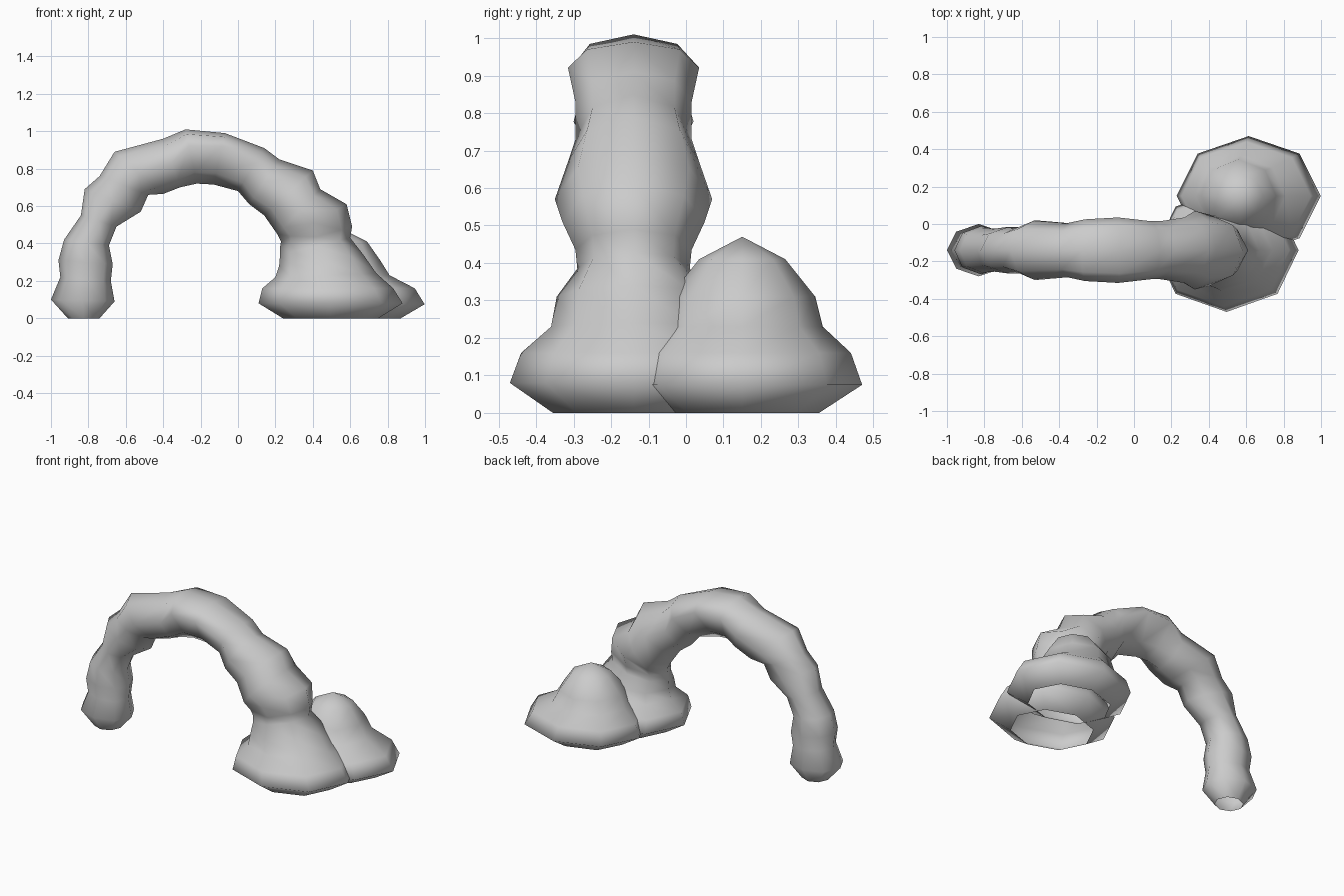
import bpy
import bmesh
import math
from mathutils import Vector

cube = bpy.data.objects.get("Cube")
if cube:
    bpy.data.objects.remove(cube, do_unlink=True)

SIDES = 8

stone = bpy.data.materials.new("plain grey")
stone.use_nodes = True
stone.diffuse_color = (0.6, 0.6, 0.6, 1)
stone.node_tree.nodes["Principled BSDF"].inputs["Base Color"].default_value = (0.6, 0.6, 0.6, 1)


def ring(bm, outer, inner, y, half_width, lift=0.0, pinch=1.0):
    """Octagon between an outer and an inner point; lift moves the widest line outwards."""
    a, b = Vector((outer[0], y, outer[1])), Vector((inner[0], y, inner[1]))
    mid = a.lerp(b, 0.5 - lift)
    verts = []
    for i in range(SIDES):
        angle = 2 * math.pi * i / SIDES
        c, s = math.cos(angle), math.sin(angle)
        end = a if c > 0 else b
        width = half_width * (pinch if c < -0.1 else 1)
        verts.append(bm.verts.new(mid + (end - mid) * abs(c) + Vector((0, s * width, 0))))
    return verts


def loft(name, rings, y, apex=None):
    """Skin a chain of rings, open at the ground, with an optional top point."""
    bm = bmesh.new()
    loops = [ring(bm, r[0], r[1], y, *r[2:]) for r in rings]
    for low, high in zip(loops, loops[1:]):
        for i in range(SIDES):
            j = (i + 1) % SIDES
            bm.faces.new((low[i], low[j], high[j], high[i]))
    if apex:
        tip = bm.verts.new(apex)
        for i in range(SIDES):
            bm.faces.new((loops[-1][i], loops[-1][(i + 1) % SIDES], tip))
    bmesh.ops.recalc_face_normals(bm, faces=bm.faces)
    mesh = bpy.data.meshes.new(name)
    bm.to_mesh(mesh)
    bm.free()
    mesh.materials.append(stone)
    mesh.shade_smooth()
    obj = bpy.data.objects.new(name, mesh)
    bpy.context.collection.objects.link(obj)
    return obj


# Arch from the thin foot over the crown to the wide foot:
# outer (x, z), inner (x, z), half width, lift, pinch
arch = [
    ((-.91, 0), (-.74, 0), .08),
    ((-1.0, .10), (-.66, .09), .14),
    ((-.95, .22), (-.68, .20), .115),
    ((-.96, .31), (-.67, .29), .13),
    ((-.93, .42), (-.69, .39), .12),
    ((-.84, .55), (-.65, .49), .115),
    ((-.82, .69), (-.52, .57), .125),
    ((-.74, .76), (-.48, .66), .125),
    ((-.66, .89), (-.40, .665), .16),
    ((-.40, .96), (-.31, .70), .145),
    ((-.28, 1.01), (-.22, .72), .165, .2, .7),
    ((-.07, .99), (-.13, .715), .175, .25, .6),
    ((.14, .91), (0, .68), .155, .15, .8),
    ((.22, .85), (.06, .61), .155),
    ((.40, .79), (.14, .55), .175),
    ((.44, .69), (.21, .45), .21),
    ((.58, .61), (.23, .41), .19),
    ((.61, .49), (.225, .38), .155),
    ((.60, .43), (.225, .34), .15),
    ((.67, .34), (.22, .28), .205),
    ((.74, .24), (.20, .22), .22),
    ((.83, .16), (.13, .16), .30),
    ((.88, .08), (.11, .08), .33),
    ((.75, 0), (.24, 0), .215),
]
loft("arch", arch, -.14)

# Rounded mound behind the wide foot: height, centre x, x radius, y radius
steps = [
    (0, .61, .26, .205), (.075, .613, .385, .32), (.16, .60, .345, .29),
    (.23, .57, .24, .215), (.31, .56, .20, .195), (.41, .57, .12, .115),
]
mound = [((x + rx, z), (x - rx, z), ry) for z, x, rx, ry in steps]
loft("mound", mound, .15, apex=(.57, .15, .47))
